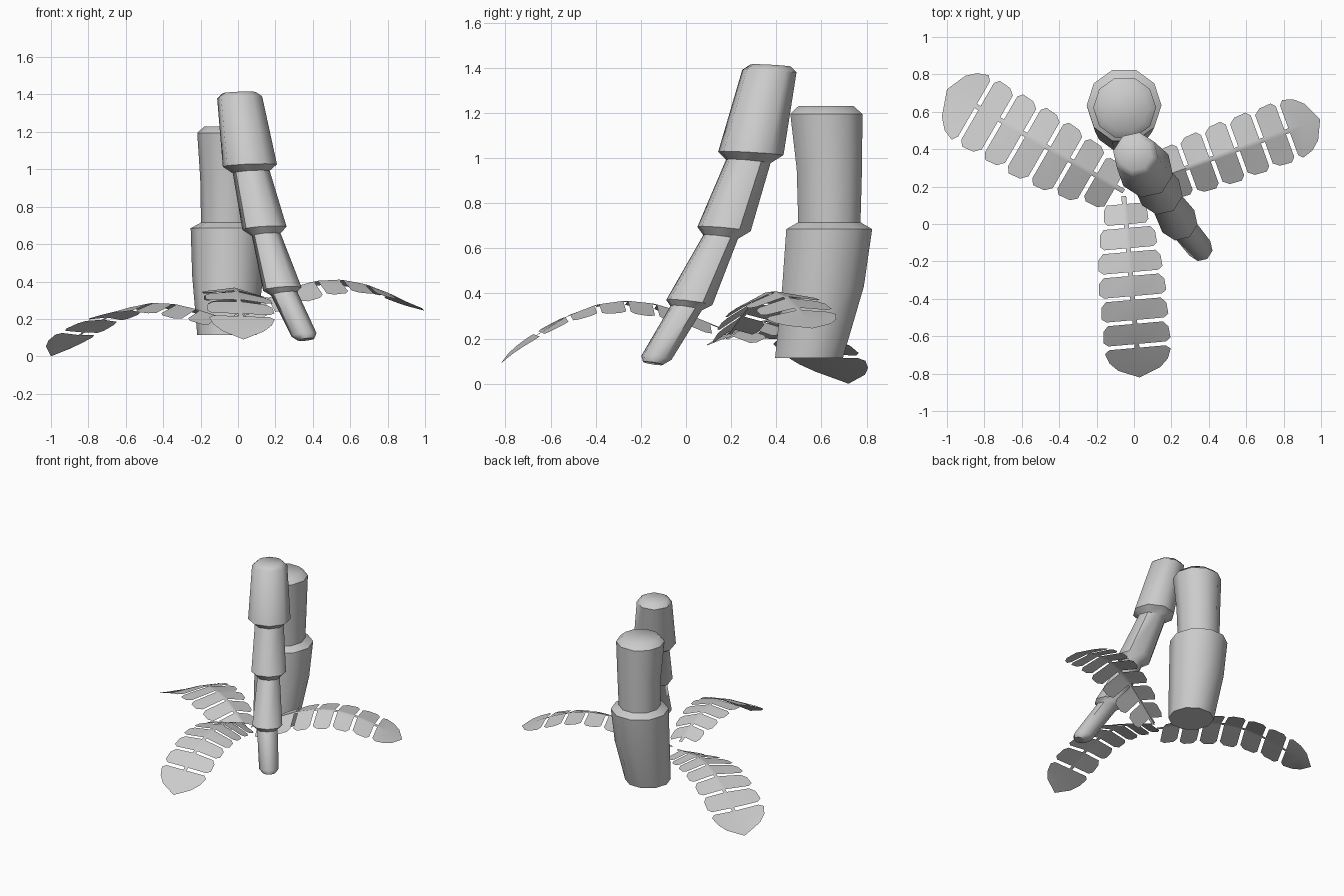
import bpy
from math import cos, sin, pi, radians
from mathutils import Vector

if "Cube" in bpy.data.objects:
    bpy.data.objects.remove(bpy.data.objects["Cube"])


def add_object(name, verts, faces, angle):
    me = bpy.data.meshes.new(name)
    me.from_pydata([tuple(v) for v in verts], [], faces)
    ob = bpy.data.objects.new(name, me)
    bpy.context.collection.objects.link(ob)
    bpy.ops.object.select_all(action='DESELECT')
    ob.select_set(True)
    bpy.context.view_layer.objects.active = ob
    bpy.ops.object.mode_set(mode='EDIT')
    bpy.ops.mesh.select_all(action='SELECT')
    bpy.ops.mesh.remove_doubles(threshold=0.0001)
    bpy.ops.object.mode_set(mode='OBJECT')
    bpy.ops.object.shade_smooth_by_angle(angle=radians(angle))
    return ob


def trunk(name, path, profile, sides, turn, tilt):
    """Stepped trunk: rings (z, r) whose centres follow a leaning path."""
    verts, faces = [], []
    for z, r in profile:
        i = max(k for k in range(len(path) - 1) if k == 0 or path[k][2] <= z)
        a, b = Vector(path[i]), Vector(path[i + 1])
        slope = (b - a) / (b.z - a.z)
        c = a + slope * (z - a.z)
        for k in range(sides):
            x, y = r * cos(turn + 2 * pi * k / sides), r * sin(turn + 2 * pi * k / sides)
            verts.append(c + Vector((x, y, -tilt * (slope.x * x + slope.y * y))))
    for j in range(len(profile) - 1):
        for k in range(sides):
            n = (k + 1) % sides
            faces.append((j * sides + k, j * sides + n, (j + 1) * sides + n, (j + 1) * sides + k))
    faces.append(tuple(reversed(range(sides))))
    faces.append(tuple(range(len(verts) - sides, len(verts))))
    return add_object(name, verts, faces, 46)


def arc_height(zs, t):
    """Smooth height through evenly spaced samples."""
    n, total = len(zs), 0
    for i in range(n):
        w = zs[i]
        for j in range(n):
            if j != i:
                w *= (t * (n - 1) - j) / (i - j)
        total += w
    return total


def frond(name, root, tip, zs, sides):
    """Arched frond; sides = (sign, width, edge drop at root, edge drop at tip)."""
    root, tip = Vector(root), Vector(tip)
    d = tip - root
    across = Vector((-d.y, d.x)).normalized()
    start, pitch, gap, stem = 0.045, 0.132, 0.021, 0.013
    verts, faces = [], []

    for sign, width, drop0, drop1 in sides:
        def point(t, w):
            p = root + d * t + across * sign * w
            drop = drop0 + (drop1 - drop0) * t ** 1.6
            return Vector((p.x, p.y, arc_height(zs, t) + drop * w / width))

        def face(pts):
            if sign < 0:
                pts = pts[::-1]
            faces.append(tuple(range(len(verts), len(verts) + len(pts))))
            verts.extend(point(t, w) for t, w in pts)

        face([(0, 0), (start, 0), (start, stem), (0, stem)])
        for i, scale in enumerate((0.66, 0.85, 0.95, 1, 1, 1)):
            a = start + pitch * i
            b, c, w = a + pitch - gap, a + pitch, width * scale
            face([(a, 0), (b, 0), (b, stem), (a, stem)])
            face([(b, 0), (c, 0), (c, stem), (b, stem)])
            # Leaflet with clipped outer corners
            face([(a, stem), (b, stem), (b, w * 0.86), (b - 0.02, w), (a + 0.03, w * 0.97), (a, w * 0.82)])
        # Pointed end section
        a = start + pitch * 6
        face([(a, 0), (0.91, 0), (0.91, width * 0.87), (a + 0.02, width * 0.98), (a, width * 0.84), (a, stem)])
        face([(0.91, 0), (1, 0), (0.955, width * 0.62), (0.91, width * 0.87)])
    return add_object(name, verts, faces, 40)


# Tall slender leaning trunk
trunk("leaning_trunk",
      [(0.36, -0.14, 0.1), (0.24, 0.01, 0.35), (0.145, 0.163, 0.67), (0.065, 0.285, 1.01), (0.005, 0.375, 1.41)],
      [(0.09, 0.045), (0.115, 0.068), (0.335, 0.071), (0.36, 0.104), (0.65, 0.078), (0.685, 0.12),
       (0.985, 0.1), (1.02, 0.147), (1.385, 0.122), (1.41, 0.09)], 8, radians(35), 0.25)

# Thick upright trunk
trunk("thick_trunk",
      [(-0.06, 0.545, 0.115), (-0.055, 0.607, 0.43), (-0.053, 0.635, 0.69), (-0.05, 0.635, 0.95), (-0.05, 0.62, 1.23)],
      [(0.115, 0.158), (0.43, 0.19), (0.685, 0.2), (0.715, 0.145), (0.95, 0.152), (1.195, 0.168), (1.23, 0.128)],
      10, 0, 0)

# Ground fronds
frond("front_frond", (-0.055, 0.15), (0.03, -0.82), (0.25, 0.342, 0.362, 0.27, 0.09),
      [(1, 0.183, -0.085, 0.02), (-1, 0.177, -0.035, 0.02)])
frond("right_frond", (-0.02, 0.19), (0.995, 0.56), (0.22, 0.345, 0.41, 0.365, 0.245),
      [(1, 0.17, -0.045, 0.0), (-1, 0.165, -0.11, -0.01)])
frond("left_frond", (-0.055, 0.175), (-1.0, 0.72), (0.2, 0.27, 0.275, 0.17, 0.0),
      [(1, 0.225, -0.08, 0.045), (-1, 0.18, -0.06, 0.02)])
